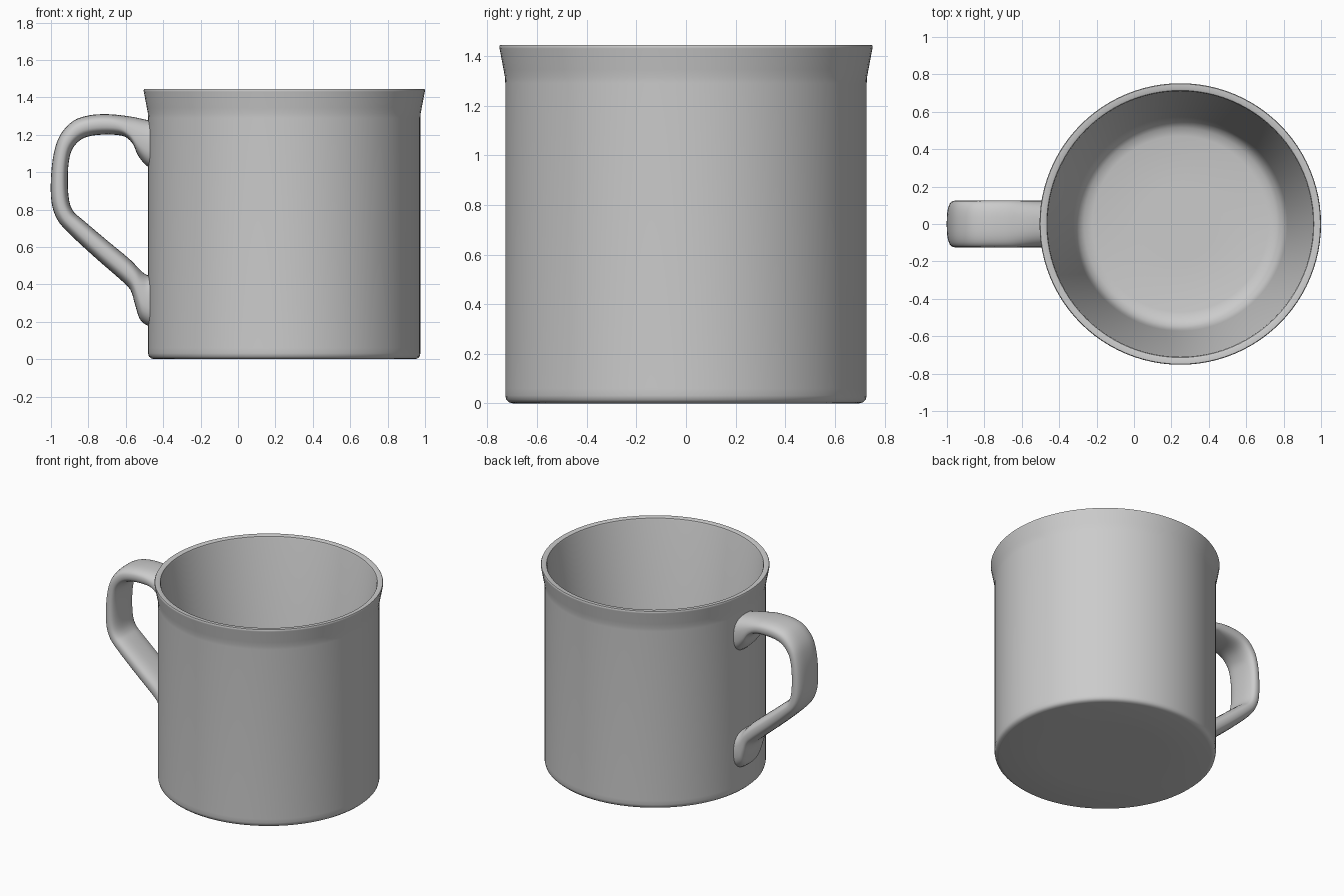
import bpy, bmesh, math

if "Cube" in bpy.data.objects:
    bpy.data.objects.remove(bpy.data.objects["Cube"])

CX = 0.2475  # mug axis


def skin(name, rings, angle):
    """Join successive closed rings with quads and cap both ends."""
    bm = bmesh.new()
    loops = [[bm.verts.new(p) for p in ring] for ring in rings]
    n = len(loops[0])
    for a, b in zip(loops, loops[1:]):
        for i in range(n):
            j = (i + 1) % n
            bm.faces.new((a[i], a[j], b[j], b[i]))
    bm.faces.new(loops[0])
    bm.faces.new(loops[-1])
    bmesh.ops.recalc_face_normals(bm, faces=bm.faces)
    mesh = bpy.data.meshes.new(name)
    bm.to_mesh(mesh)
    bm.free()
    obj = bpy.data.objects.new(name, mesh)
    bpy.context.collection.objects.link(obj)
    bpy.ops.object.select_all(action='DESELECT')
    obj.select_set(True)
    bpy.context.view_layer.objects.active = obj
    bpy.ops.object.shade_smooth_by_angle(angle=math.radians(angle))
    return obj


def circle(r, z, n=96):
    return [(CX + r * math.cos(2 * math.pi * i / n),
             r * math.sin(2 * math.pi * i / n), z) for i in range(n)]


def catmull(p0, p1, p2, p3, t):
    return [0.5 * (2 * b + (c - a) * t + (2 * a - 5 * b + 4 * c - d) * t * t
                   + (3 * b - a - 3 * c + d) * t ** 3)
            for a, b, c, d in zip(p0, p1, p2, p3)]


# Cup: underside, outer wall, flared rim, tapered inside, floor (radius, z)
cup_profile = [
    (0.40, 0.0), (0.695, 0.0), (0.712, 0.004), (0.724, 0.015), (0.728, 0.032),
    (0.728, 0.06), (0.728, 1.29), (0.7295, 1.315), (0.735, 1.345),
    (0.751, 1.43), (0.7525, 1.438), (0.749, 1.445),
    (0.722, 1.445), (0.714, 1.441), (0.710, 1.43),
    (0.572, 0.22), (0.562, 0.17), (0.545, 0.135), (0.515, 0.11), (0.47, 0.10),
    (0.20, 0.10),
]
skin("mug_body", [circle(r, z) for r, z in cup_profile], 40)

# Handle stations: outer edge x, z and inner edge x, z
stations = [
    (-0.455, 1.275, -0.455, 1.02), (-0.49, 1.28, -0.49, 1.035),
    (-0.56, 1.295, -0.535, 1.09), (-0.63, 1.305, -0.565, 1.155),
    (-0.70, 1.31, -0.62, 1.195), (-0.79, 1.305, -0.74, 1.20),
    (-0.88, 1.275, -0.83, 1.18), (-0.95, 1.20, -0.885, 1.125),
    (-0.985, 1.10, -0.905, 1.05), (-1.0, 0.97, -0.91, 0.95),
    (-0.997, 0.84, -0.903, 0.85), (-0.965, 0.745, -0.88, 0.79),
    (-0.895, 0.665, -0.83, 0.745), (-0.76, 0.54, -0.70, 0.635),
    (-0.63, 0.427, -0.585, 0.54), (-0.575, 0.37, -0.54, 0.495),
    (-0.55, 0.29, -0.51, 0.465), (-0.525, 0.215, -0.485, 0.45),
    (-0.485, 0.18, -0.465, 0.445), (-0.455, 0.175, -0.45, 0.445),
]
padded = [stations[0]] + stations + [stations[-1]]
path = [catmull(*padded[k:k + 4], s / 4)
        for k in range(len(stations) - 1) for s in range(4)] + [stations[-1]]


# Rounded strap cross-section
def section(ox, oz, ix, iz, half=0.125, n=32):
    ring = []
    for i in range(n):
        c, s = math.cos(2 * math.pi * i / n), math.sin(2 * math.pi * i / n)
        u = math.copysign(abs(c) ** 0.75, c)
        v = math.copysign(abs(s) ** 0.75, s)
        ring.append(((ox + ix) / 2 + u * (ox - ix) / 2, v * half,
                     (oz + iz) / 2 + u * (oz - iz) / 2))
    return ring


skin("handle", [section(*p) for p in path], 60)
